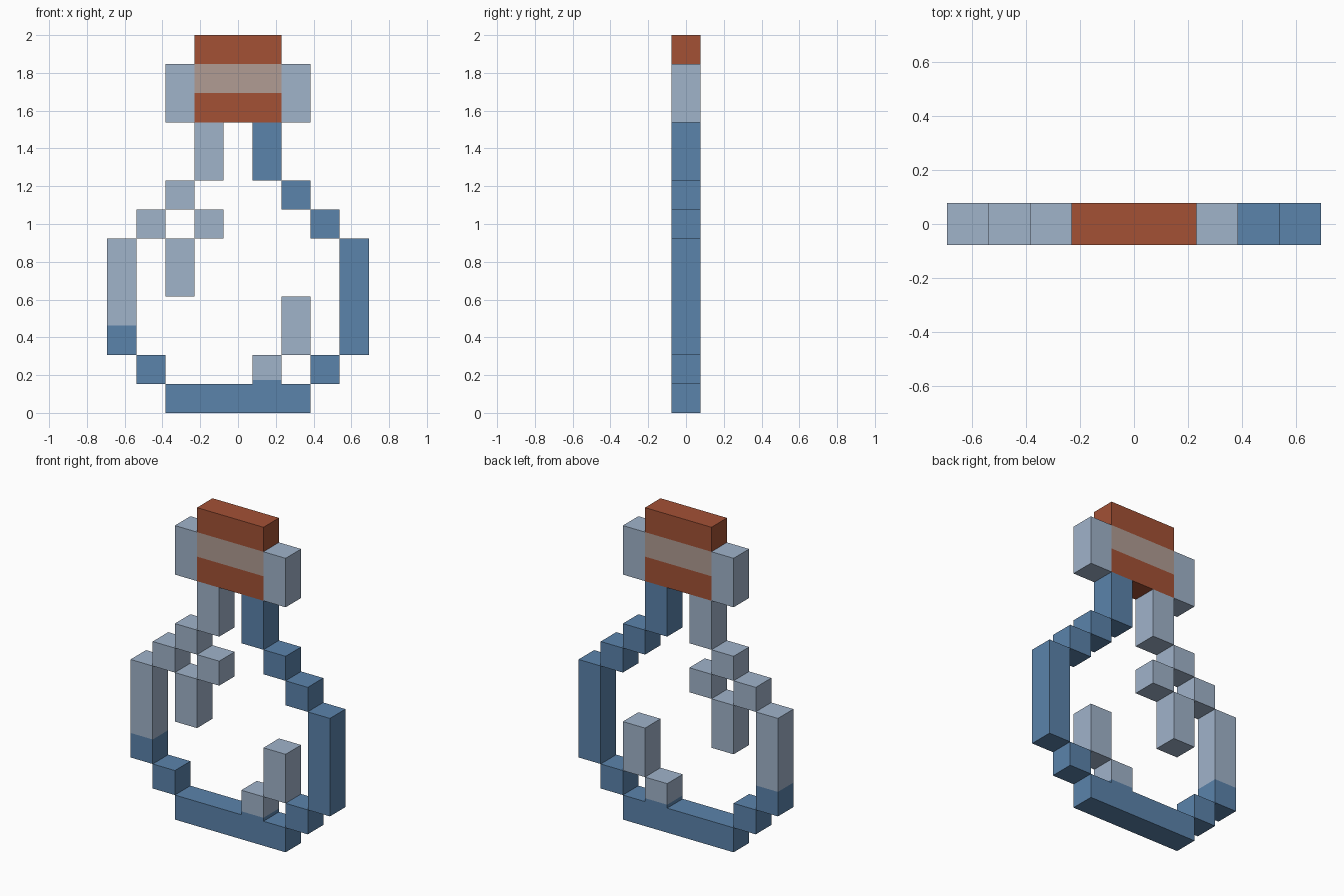
import bpy, bmesh, math

if "Cube" in bpy.data.objects:
    bpy.data.objects.remove(bpy.data.objects["Cube"])

U = 2 / 13  # one pixel block; the model is 9 blocks wide and 13 high


def srgb(r, g, b):
    lin = [c / 255 / 12.92 if c < 11 else ((c / 255 + 0.055) / 1.055) ** 2.4 for c in (r, g, b)]
    return (*lin, 1)


mats = {}
for name, rgb in {"blue glass": (91, 131, 171), "pale glass": (160, 179, 202),
                  "cork": (163, 81, 53), "cork shine": (177, 156, 147)}.items():
    mats[name] = bpy.data.materials.new(name)
    mats[name].diffuse_color = srgb(*rgb)

B, P, C, S = mats

# Parts in blocks: name, left, right, [(z bottom, z top, colour), ...]
parts = [("base", -2.5, 2.5, [(0, 1, B)]),
         ("lower_left_corner", -3.5, -2.5, [(1, 2, B)]),
         ("lower_right_corner", 2.5, 3.5, [(1, 2, B)]),
         ("left_wall", -4.5, -3.5, [(2, 3, B), (3, 6, P)]),
         ("right_wall", 3.5, 4.5, [(2, 6, B)]),
         ("cork_stopper", -1.5, 1.5, [(10, 11, C), (11, 12, S), (12, 13, C)]),
         ("upper_shine_dot", -1.5, -0.5, [(6, 7, P)]),
         ("upper_shine_bar", -2.5, -1.5, [(4, 6, P)]),
         ("lower_shine_bar", 1.5, 2.5, [(2, 4, P)]),
         ("lower_shine_dot", 0.5, 1.5, [(1, 1.14, B), (1.14, 2, P)])]
# Stepped shoulders, neck and lip on both sides
for side, s, colour in (("left", -1, P), ("right", 1, B)):
    for part, a, b, z0, z1, col in (("outer_shoulder", 2.5, 3.5, 6, 7, colour),
                                    ("inner_shoulder", 1.5, 2.5, 7, 8, colour),
                                    ("neck", 0.5, 1.5, 8, 10, colour),
                                    ("lip", 1.5, 2.5, 10, 12, P)):
        parts.append((f"{side}_{part}", min(s * a, s * b), max(s * a, s * b), [(z0, z1, col)]))


def filled(x, z):
    return any(a < x < b and bands[0][0] < z < bands[-1][1] for _, a, b, bands in parts)


def build(name, x0, x1, bands):
    bm = bmesh.new()
    used = list(dict.fromkeys(col for _, _, col in bands))

    def quad(pts, col):
        f = bm.faces.new([bm.verts.new((x * U, y * U, z * U)) for x, y, z in pts])
        f.material_index = used.index(col)

    for lo, hi, col in bands:
        for k in range(math.floor(lo), math.ceil(hi)):
            b, t = max(lo, k), min(hi, k + 1)
            for i in range(round(x1 - x0)):
                l, r = x0 + i, x0 + i + 1
                cx, cz, h = l + 0.5, (b + t) / 2, 0.5
                # front and back, then only the sides not touching another block
                quad([(l, -h, b), (r, -h, b), (r, -h, t), (l, -h, t)], col)
                quad([(r, h, b), (l, h, b), (l, h, t), (r, h, t)], col)
                if not filled(l - 0.05, cz):
                    quad([(l, h, b), (l, -h, b), (l, -h, t), (l, h, t)], col)
                if not filled(r + 0.05, cz):
                    quad([(r, -h, b), (r, h, b), (r, h, t), (r, -h, t)], col)
                if not filled(cx, b - 0.05):
                    quad([(l, h, b), (r, h, b), (r, -h, b), (l, -h, b)], col)
                if not filled(cx, t + 0.05):
                    quad([(l, -h, t), (r, -h, t), (r, h, t), (l, h, t)], col)
    # Weld the blocks and merge flat areas of one colour
    bmesh.ops.remove_doubles(bm, verts=bm.verts[:], dist=1e-4)
    bmesh.ops.dissolve_limit(bm, angle_limit=0.01, verts=bm.verts[:], edges=bm.edges[:],
                             delimit={'MATERIAL'})
    me = bpy.data.meshes.new(name)
    bm.to_mesh(me)
    bm.free()
    for col in used:
        me.materials.append(mats[col])
    bpy.context.collection.objects.link(bpy.data.objects.new(name, me))


for part in parts:
    build(*part)

for m in bpy.data.materials:
    if m.users and not m.is_grease_pencil:
        m.use_nodes = True
        m.node_tree.nodes["Principled BSDF"].inputs["Base Color"].default_value = m.diffuse_color
